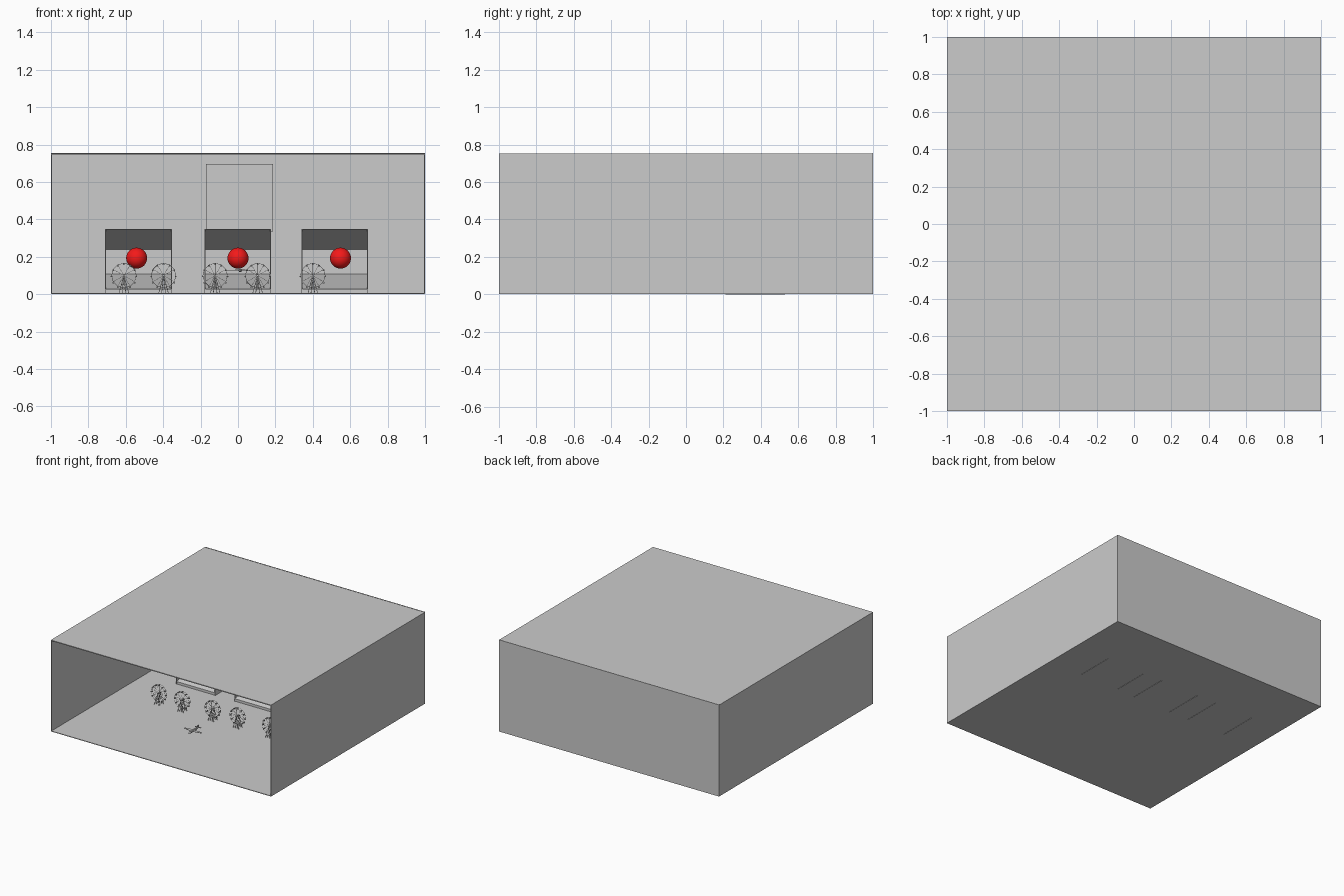
import bpy, bmesh, math
from mathutils import Vector

if "Cube" in bpy.data.objects:
    bpy.data.objects.remove(bpy.data.objects["Cube"])

red = bpy.data.materials.new("red")
red.diffuse_color = (0.9, 0.01, 0.01, 1)
red.use_nodes = True
red.node_tree.nodes["Principled BSDF"].inputs["Base Color"].default_value = red.diffuse_color


def finish(bm, name):
    bmesh.ops.recalc_face_normals(bm, faces=bm.faces)
    me = bpy.data.meshes.new(name)
    bm.to_mesh(me)
    bm.free()
    ob = bpy.data.objects.new(name, me)
    bpy.context.collection.objects.link(ob)
    return ob


def add_box(bm, x0, x1, y0, y1, z0, z1):
    vs = bmesh.ops.create_cube(bm, size=1)["verts"]
    for v in vs:
        v.co = Vector(((x0 + x1) / 2 + v.co.x * (x1 - x0),
                       (y0 + y1) / 2 + v.co.y * (y1 - y0),
                       (z0 + z1) / 2 + v.co.z * (z1 - z0)))


def box(name, *b):
    bm = bmesh.new()
    add_box(bm, *b)
    return finish(bm, name)


def add_rod(bm, a, b, r, r2=None, n=6):
    a, b = Vector(a), Vector(b)
    d = b - a
    vs = bmesh.ops.create_cone(bm, cap_ends=True, segments=n, radius1=r,
                               radius2=r if r2 is None else r2, depth=d.length)["verts"]
    q = Vector((0, 0, 1)).rotation_difference(d)
    for v in vs:
        v.co = q @ v.co + (a + b) / 2


def extrude_x(name, profile, x0, x1):
    # Closed (y, z) profile swept along x
    bm = bmesh.new()
    f = bm.faces.new([bm.verts.new((x0, y, z)) for y, z in profile])
    new = bmesh.ops.extrude_face_region(bm, geom=[f])["geom"]
    for v in new:
        if isinstance(v, bmesh.types.BMVert):
            v.co.x = x1
    return finish(bm, name)


# Room shell, open at the front
T = 0.005
box("floor", -1, 1, -1, 1, 0.002, 0.002 + T)
box("roof", -1, 1, -1, 1 - T, 0.746, 0.753)
box("back_wall", -1, 1, 1 - T, 1, 0.002, 0.755)
box("left_wall", -1, -1 + T, -1, 1 - T, 0.002, 0.753)
box("right_wall", 1 - T, 1, -1, 1 - T, 0.002, 0.753)

# Panel hung on the back wall
box("wall_panel", -0.17, 0.187, 0.975, 1 - T, 0.335, 0.697)

# Booths: two side panels with a sloped floor, back and sloped canopy between them
for cx, ball_x in ((-0.532, -0.542), (-0.002, 0.0), (0.518, 0.548)):
    a, b = cx - 0.178, cx + 0.178
    box("booth_left_side", a, a + 0.005, 0.21, 0.53, 0, 0.35)
    box("booth_right_side", b - 0.005, b, 0.21, 0.53, 0, 0.35)
    extrude_x("booth_body", [(0.213, 0.003), (0.213, 0.027), (0.5, 0.108), (0.5, 0.24),
                             (0.213, 0.346), (0.213, 0.349), (0.53, 0.349), (0.53, 0.003)],
              a + 0.005, b - 0.005)
    # Red ball
    bpy.ops.mesh.primitive_uv_sphere_add(segments=32, ring_count=16, radius=0.056,
                                         location=(ball_x, 0.36, 0.193))
    ball = bpy.context.object
    ball.name = "red_ball"
    ball.data.materials.append(red)
    bpy.ops.object.shade_smooth()


def ferris_wheel(cx, cy):
    bm = bmesh.new()
    hz, R, N, w = 0.1, 0.066, 12, 0.011

    def at(i, r, y):
        t = 2 * math.pi * i / N
        return (cx + r * math.sin(t), cy + y, hz + r * math.cos(t))

    # Twin rims, spokes and cross bars
    for i in range(N):
        for s in (-w, w):
            add_rod(bm, at(i, R, s), at(i + 1, R, s), 0.0011, n=4)
            add_rod(bm, at(i, 0, s), at(i, R, s), 0.0007, n=4)
        add_rod(bm, at(i, R, -w), at(i, R, w), 0.001, n=4)
        # Hanging cabin
        x, y, z = at(i, R, 0)
        add_box(bm, x - 0.0045, x + 0.0045, y - 0.007, y + 0.007, z - 0.009, z - 0.002)
    # Hub
    add_rod(bm, (cx, cy - 0.018, hz), (cx, cy + 0.018, hz), 0.005, n=10)
    # A-frame legs
    for s in (-1, 1):
        for d in (-0.026, -0.01, 0.01, 0.026):
            add_rod(bm, (cx, cy + s * 0.016, hz),
                    (cx + d, cy + s * (0.022 if abs(d) > 0.02 else 0.018), 0.006), 0.0017, n=4)
        add_rod(bm, (cx - 0.014, cy + s * 0.019, 0.05), (cx + 0.014, cy + s * 0.019, 0.05), 0.001, n=4)
    finish(bm, "ferris_wheel")


for wx in (-0.61, -0.398, -0.122, 0.105, 0.4):
    ferris_wheel(wx, -0.155)

# Small aeroplane
px, py, pz = 0.012, -0.6, 0.127
bm = bmesh.new()
add_rod(bm, (px, py - 0.04, pz), (px, py + 0.03, pz), 0.009, n=10)
add_rod(bm, (px, py - 0.06, pz), (px, py - 0.04, pz), 0.003, 0.009, n=10)
add_rod(bm, (px, py + 0.03, pz), (px, py + 0.075, pz + 0.003), 0.009, 0.003, n=10)
add_box(bm, px - 0.002, px + 0.002, py + 0.055, py + 0.075, pz, pz + 0.02)
finish(bm, "plane_fuselage")


def flat(name, pts, z, t=0.003):
    # Thin mirrored aerofoil outline in plan
    bm = bmesh.new()
    for s in (-1, 1):
        f = bm.faces.new([bm.verts.new((px + s * x, py + y, z)) for x, y in pts])
        new = bmesh.ops.extrude_face_region(bm, geom=[f])["geom"]
        for v in new:
            if isinstance(v, bmesh.types.BMVert):
                v.co.z += t
    finish(bm, name)


flat("plane_wings", [(0, -0.022), (0.078, -0.008), (0.078, 0.004), (0, 0.012)], pz)
flat("plane_tail", [(0, 0.054), (0.028, 0.062), (0.028, 0.072), (0, 0.073)], pz + 0.002, 0.002)
